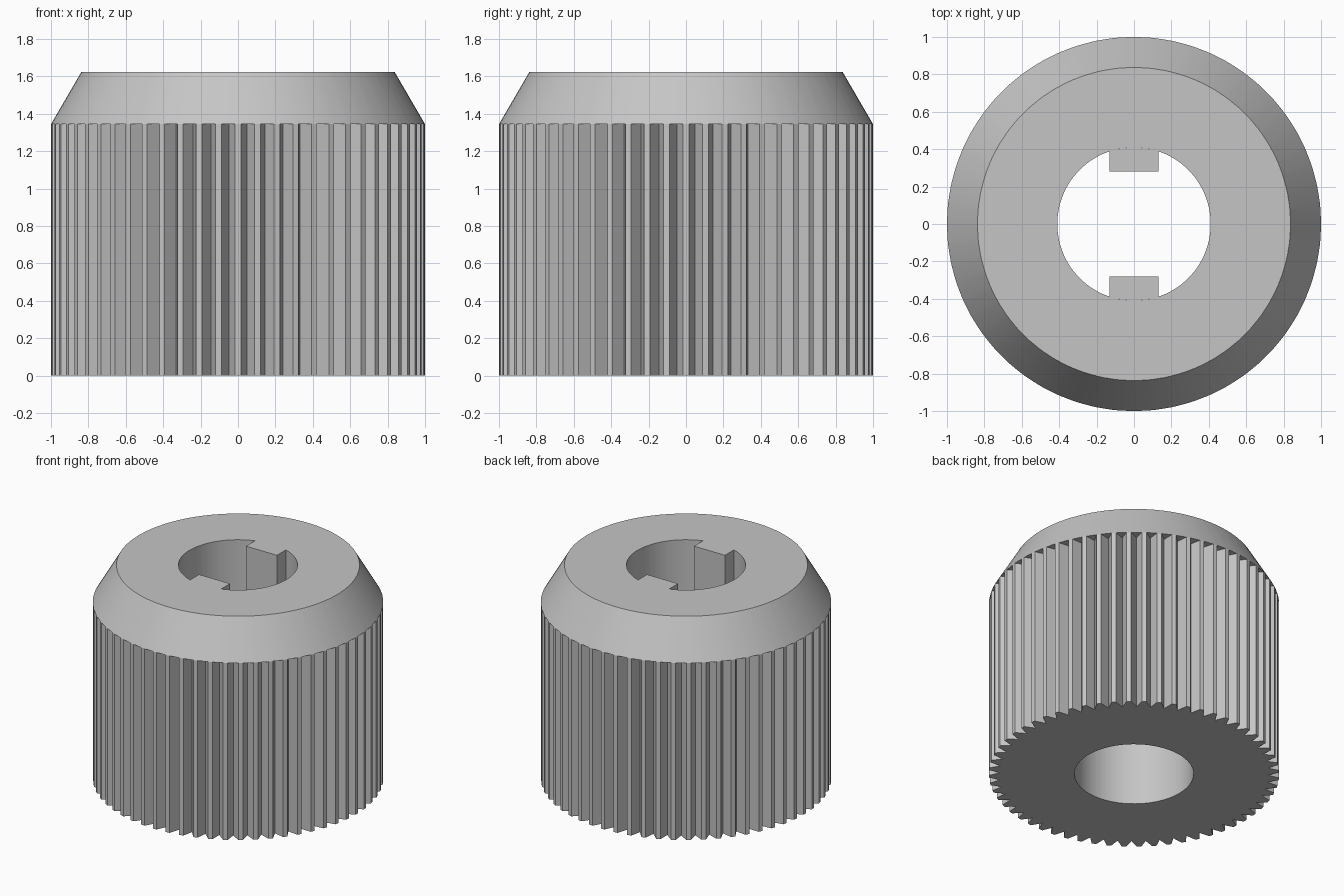
import bpy
import bmesh
from math import sin, cos, asin, pi, radians

if "Cube" in bpy.data.objects:
    bpy.data.objects.remove(bpy.data.objects["Cube"], do_unlink=True)

TEETH = 60
CREST_HALF = radians(0.9)   # half the angular width of a tooth crest
R_OUT, R_VALLEY, R_TOP, R_BORE = 1.0, 0.925, 0.837, 0.41
Z_SHOULDER, Z_TOP = 1.345, 1.625
KEY_HALF, KEY_INNER, KEY_BOTTOM = 0.13, 0.282, 0.8

grey = bpy.data.materials.new("plain grey")
grey.use_nodes = True
grey.diffuse_color = (0.56, 0.56, 0.56, 1)
grey.node_tree.nodes["Principled BSDF"].inputs["Base Color"].default_value = grey.diffuse_color


def finish(name, bm):
    """Turn a bmesh into a shaded object."""
    bmesh.ops.recalc_face_normals(bm, faces=bm.faces)
    mesh = bpy.data.meshes.new(name)
    bm.to_mesh(mesh)
    bm.free()
    mesh.materials.append(grey)
    obj = bpy.data.objects.new(name, mesh)
    bpy.context.collection.objects.link(obj)
    bpy.ops.object.select_all(action="DESELECT")
    obj.select_set(True)
    bpy.context.view_layer.objects.active = obj
    bpy.ops.object.shade_smooth_by_angle(angle=radians(22))
    return obj


def ring(bm, angles, r, z):
    return [bm.verts.new((r * cos(a), r * sin(a), z)) for a in angles]


def bridge(bm, a, b):
    n = len(a)
    for i in range(n):
        j = (i + 1) % n
        bm.faces.new((a[i], a[j], b[j], b[i]))


# Knurled body with a chamfered crown and a through bore
bm = bmesh.new()
pitch = 2 * pi / TEETH
crests = [k * pitch + s * CREST_HALF for k in range(TEETH) for s in (-1, 1)]
valleys = [(k + 0.5) * pitch for k in range(TEETH)]

low_crest = ring(bm, crests, R_OUT, 0)
low_valley = ring(bm, valleys, R_VALLEY, 0)
high_crest = ring(bm, crests, R_OUT, Z_SHOULDER)
high_valley = ring(bm, valleys, R_VALLEY, Z_SHOULDER)
crown = ring(bm, crests, R_TOP, Z_TOP)
bore_top = ring(bm, crests, R_BORE, Z_TOP)
bore_low = ring(bm, crests, R_BORE, 0)

for k in range(TEETH):
    a, b, c = 2 * k, 2 * k + 1, (2 * k + 2) % (2 * TEETH)
    # crest, two groove walls, then the groove's closed upper end
    bm.faces.new((low_crest[a], low_crest[b], high_crest[b], high_crest[a]))
    bm.faces.new((low_crest[b], low_valley[k], high_valley[k], high_crest[b]))
    bm.faces.new((low_valley[k], low_crest[c], high_crest[c], high_valley[k]))
    bm.faces.new((high_crest[b], high_valley[k], high_crest[c]))
    # underside
    bm.faces.new((low_crest[a], low_crest[b], bore_low[b], bore_low[a]))
    bm.faces.new((low_crest[b], low_valley[k], low_crest[c], bore_low[c], bore_low[b]))

bridge(bm, high_crest, crown)
bridge(bm, crown, bore_top)
bridge(bm, bore_top, bore_low)
finish("knurled_body", bm)

# Two keys inside the upper bore, their backs following its curve
half = asin(KEY_HALF / R_BORE)
for name, side in (("back_key", 1), ("front_key", -1)):
    bm = bmesh.new()
    outline = [(KEY_HALF, KEY_INNER)]
    outline += [(R_BORE * sin(half * t / 4), R_BORE * cos(half * t / 4)) for t in range(4, -5, -1)]
    outline.append((-KEY_HALF, KEY_INNER))
    top, low = ([bm.verts.new((x, side * y, z)) for x, y in outline] for z in (Z_TOP, KEY_BOTTOM))
    bm.faces.new(top)
    bm.faces.new(low)
    bridge(bm, top, low)
    finish(name, bm)
